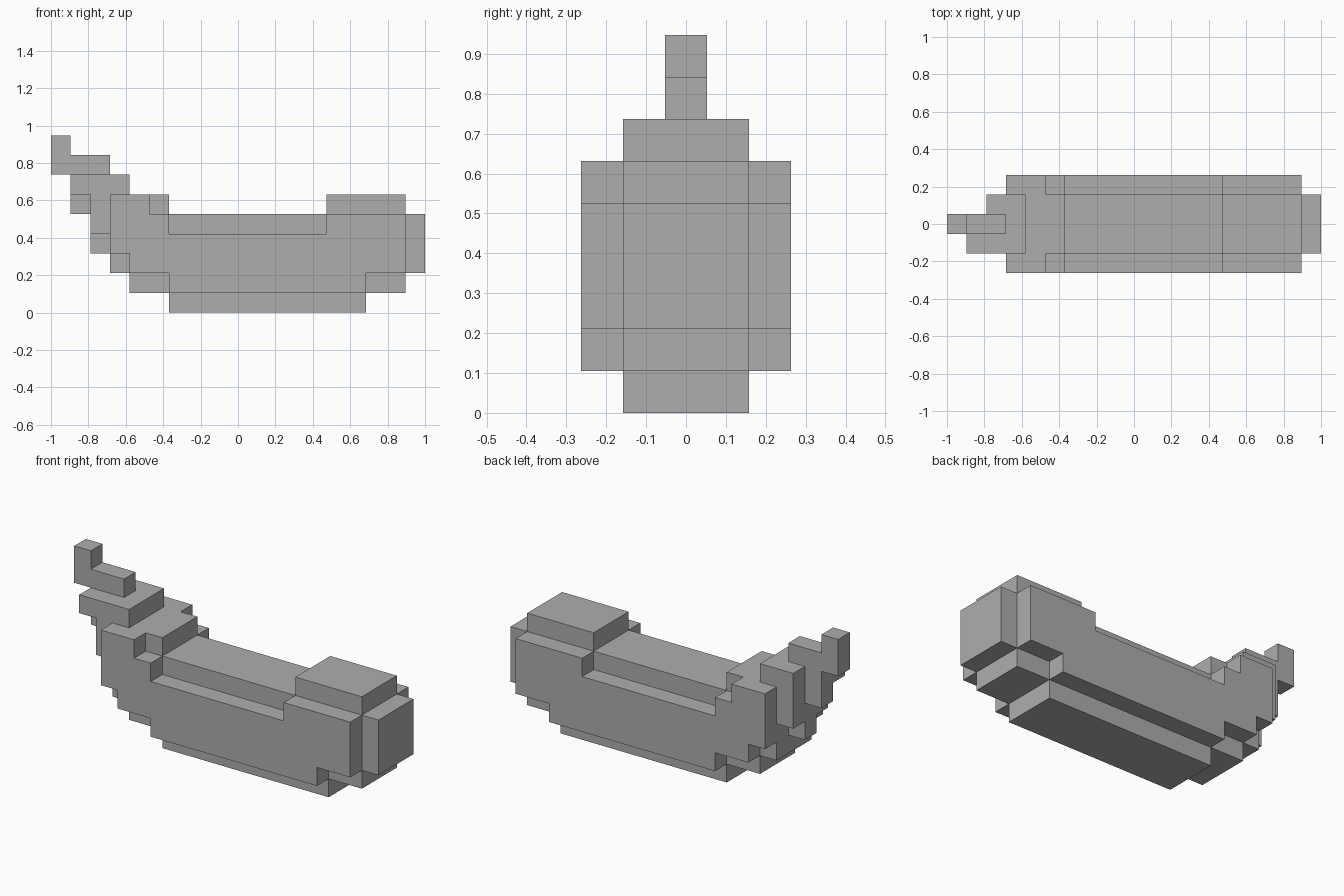
import bpy
import bmesh

cube = bpy.data.objects.get("Cube")
if cube:
    bpy.data.objects.remove(cube, do_unlink=True)

U = 2 / 19  # one block

grey = bpy.data.materials.new("plain grey")
grey.use_nodes = True
grey.diffuse_color = (0.42, 0.42, 0.42, 1)
grey.node_tree.nodes["Principled BSDF"].inputs["Base Color"].default_value = grey.diffuse_color


def prism(name, profile, y0, y1):
    """Extrude an x-z outline, measured in blocks, from y0 to y1."""
    bm = bmesh.new()
    face = bm.faces.new([bm.verts.new((x * U - 1, y0 * U, z * U)) for x, z in profile])
    side = bmesh.ops.extrude_face_region(bm, geom=[face])["geom"]
    moved = [v for v in side if isinstance(v, bmesh.types.BMVert)]
    bmesh.ops.translate(bm, verts=moved, vec=(0, (y1 - y0) * U, 0))
    bmesh.ops.recalc_face_normals(bm, faces=bm.faces)
    mesh = bpy.data.meshes.new(name)
    bm.to_mesh(mesh)
    bm.free()
    mesh.materials.append(grey)
    obj = bpy.data.objects.new(name, mesh)
    bpy.context.collection.objects.link(obj)


def box(name, x0, x1, y0, y1, z0, z1):
    prism(name, [(x0, z0), (x1, z0), (x1, z1), (x0, z1)], y0, y1)


# Stepped hull core with raised ends
prism("hull_core", [
    (2, 4), (3, 4), (3, 2), (4, 2), (4, 1), (6, 1), (6, 0), (16, 0), (16, 1),
    (18, 1), (18, 2), (19, 2), (19, 5), (18, 5), (18, 6), (14, 6), (14, 5),
    (6, 5), (6, 6), (4, 6), (4, 7), (2, 7)], -1.5, 1.5)

# Side layers, one block thick
side_outline = [
    (3, 3), (4, 3), (4, 2), (6, 2), (6, 1), (16, 1), (16, 2), (18, 2),
    (18, 5), (14, 5), (14, 4), (6, 4), (6, 5), (5, 5), (5, 6), (3, 6)]
prism("right_side", side_outline, -2.5, -1.5)
prism("left_side", side_outline, 1.5, 2.5)

# Neck steps; the upper one is missing its rear corner
box("neck_underside", 2, 3, -0.5, 0.5, 3, 4)
box("neck_step", 1, 2, -0.5, 0.5, 5, 7)
box("neck_ledge", 1, 2, -1.5, -0.5, 6, 7)

# Hooked tip
prism("curled_tip", [(0, 7), (3, 7), (3, 8), (1, 8), (1, 9), (0, 9)], -0.5, 0.5)
